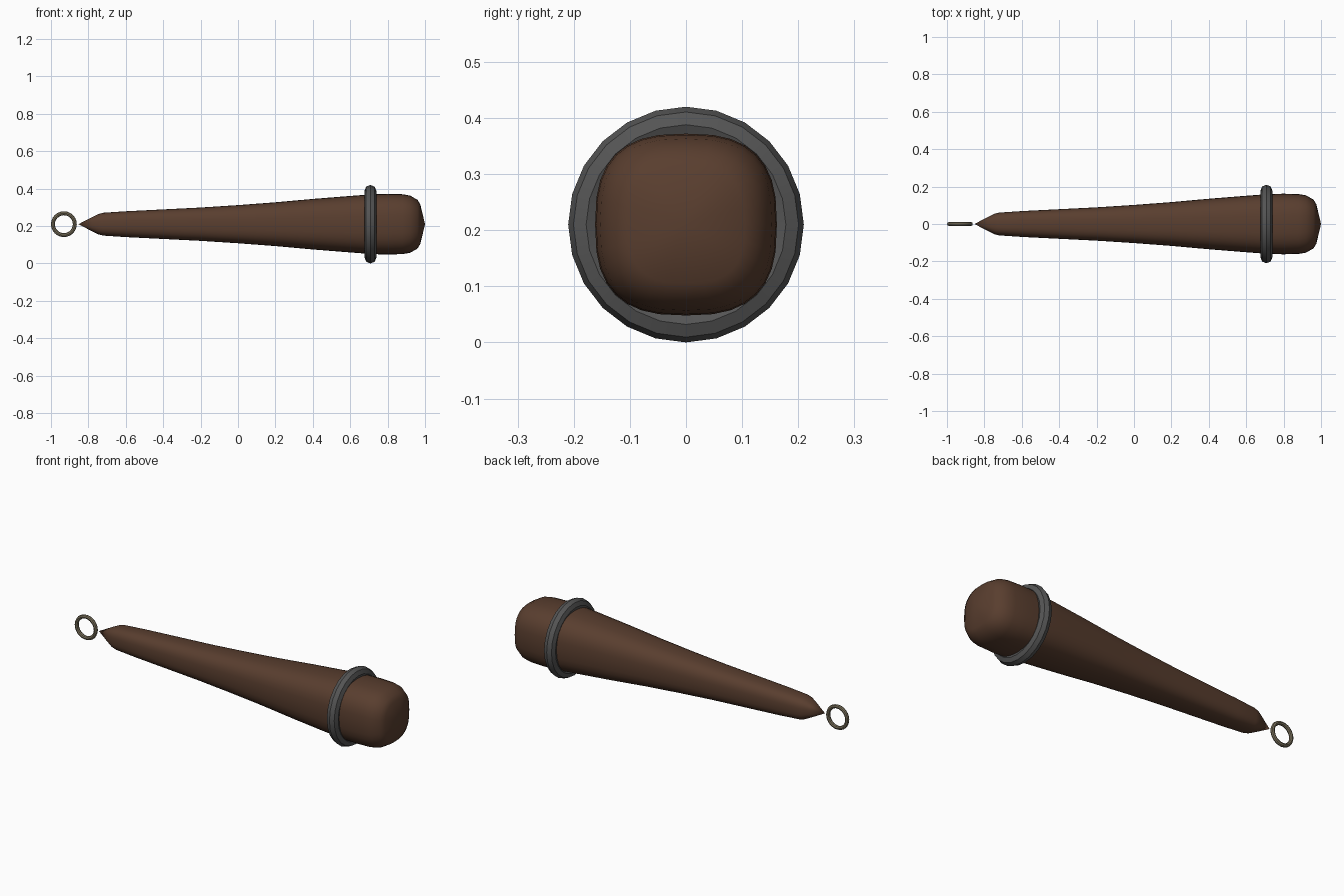
import bpy, bmesh, math
from mathutils import Matrix

cube = bpy.data.objects.get("Cube")
if cube:
    bpy.data.objects.remove(cube, do_unlink=True)

AXIS_Z = 0.21  # height of the long axis


def material(name, color):
    mat = bpy.data.materials.new(name)
    mat.use_nodes = True
    mat.diffuse_color = (*color, 1)
    mat.node_tree.nodes["Principled BSDF"].inputs["Base Color"].default_value = (*color, 1)
    return mat


wood = material("dark brown wood", (0.1, 0.048, 0.028))
iron = material("dark grey iron", (0.09, 0.09, 0.09))
brass = material("dull brass", (0.2, 0.17, 0.11))


def finish(name, bm, mat, angle):
    bmesh.ops.recalc_face_normals(bm, faces=bm.faces)
    mesh = bpy.data.meshes.new(name)
    bm.to_mesh(mesh)
    bm.free()
    mesh.materials.append(mat)
    obj = bpy.data.objects.new(name, mesh)
    bpy.context.collection.objects.link(obj)
    bpy.ops.object.select_all(action="DESELECT")
    obj.select_set(True)
    bpy.context.view_layer.objects.active = obj
    bpy.ops.object.shade_smooth_by_angle(angle=math.radians(angle))
    return obj


def squircle(t, r, power=2.7):
    c, s = math.cos(t), math.sin(t)
    return [r * math.copysign(abs(v) ** (2 / power), v) for v in (c, s)]


def torus(name, center, normal, major, minor, steps, sides, mat, angle):
    bm = bmesh.new()
    rows = []
    for i in range(steps):
        a = 2 * math.pi * i / steps
        row = []
        for j in range(sides):
            b = 2 * math.pi * j / sides
            r = major + minor * math.cos(b)
            row.append(bm.verts.new((r * math.cos(a), r * math.sin(a), minor * math.sin(b))))
        rows.append(row)
    for i in range(steps):
        for j in range(sides):
            p, q, k = rows[i], rows[(i + 1) % steps], (j + 1) % sides
            bm.faces.new((p[j], q[j], q[k], p[k]))
    turn = Matrix.Rotation(math.pi / 2, 4, normal)
    bmesh.ops.transform(bm, matrix=Matrix.Translation(center) @ turn, verts=bm.verts)
    return finish(name, bm, mat, angle)


# Tapered handle: rounded-square sections along x, closed by two points
PROFILE = [(-0.78, 0.038), (-0.745, 0.055), (-0.72, 0.061), (-0.6, 0.069), (-0.4, 0.079),
           (-0.2, 0.089), (0, 0.102), (0.2, 0.117), (0.4, 0.135), (0.6, 0.151),
           (0.72, 0.16), (0.8, 0.162), (0.88, 0.16), (0.92, 0.153), (0.96, 0.13), (0.975, 0.105)]
SIDES = 32
bm = bmesh.new()
rings = []
for x, r in PROFILE:
    ring = []
    for i in range(SIDES):
        y, z = squircle(2 * math.pi * i / SIDES, r)
        ring.append(bm.verts.new((x, y, z + AXIS_Z)))
    rings.append(ring)
for a, b in zip(rings, rings[1:]):
    for i in range(SIDES):
        j = (i + 1) % SIDES
        bm.faces.new((a[i], a[j], b[j], b[i]))
for ring, x in ((rings[0], -0.853), (rings[-1], 1.0)):
    tip = bm.verts.new((x, 0, AXIS_Z))
    for i in range(SIDES):
        bm.faces.new((ring[i], ring[(i + 1) % SIDES], tip))
finish("handle", bm, wood, 35)

# Iron collar around the thick end
torus("collar", (0.708, 0, AXIS_Z), "Y", 0.178, 0.032, 24, 8, iron, 20)

# Small hanging ring in front of the pointed end
torus("hanging_ring", (-0.931, 0, AXIS_Z), "X", 0.0585, 0.0105, 24, 8, brass, 20)
